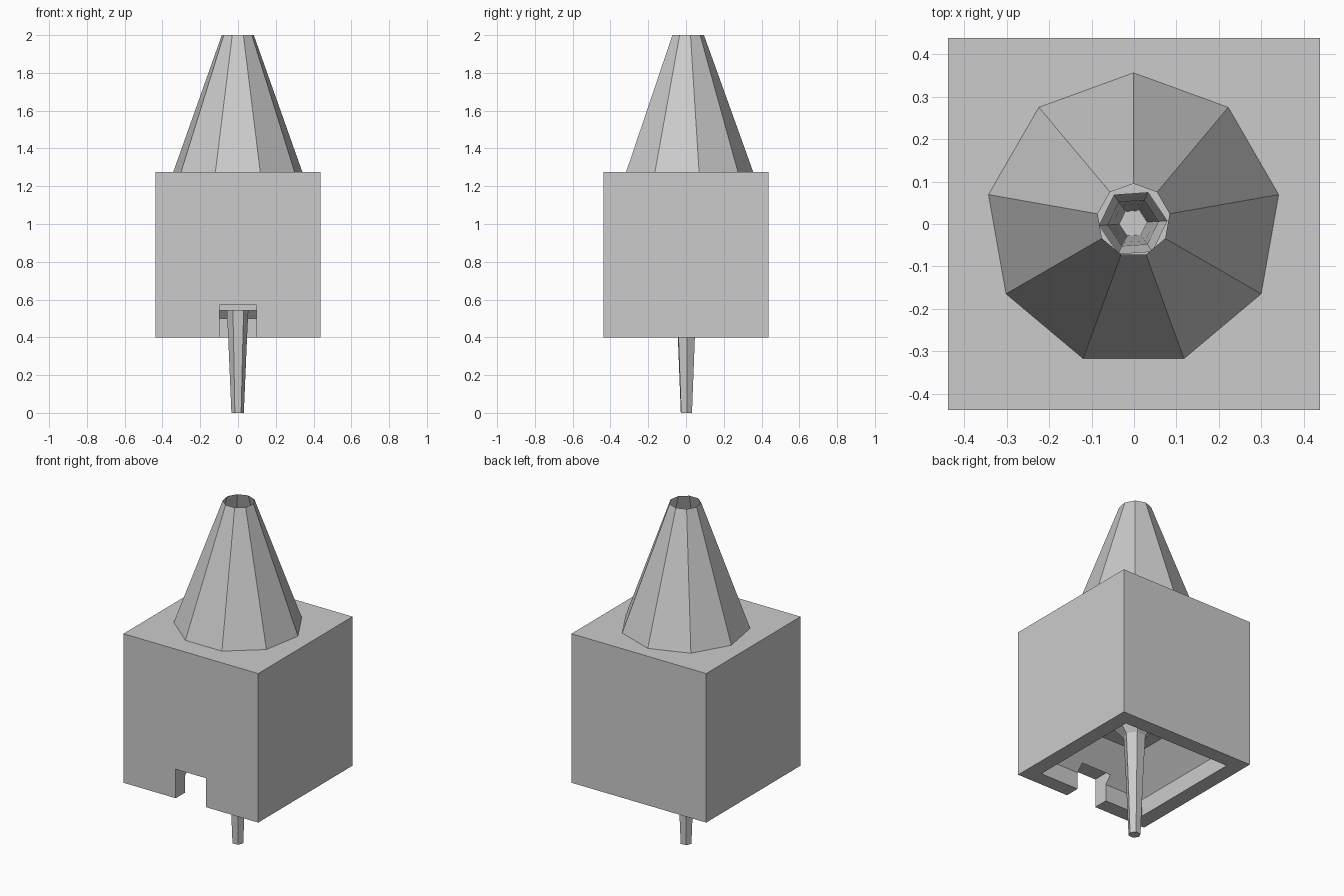
import bpy, bmesh
from math import sin, cos, radians, sqrt

old = bpy.data.objects.get("Cube")
if old:
    bpy.data.objects.remove(old, do_unlink=True)

grey = bpy.data.materials.new("light_grey")
grey.use_nodes = True
grey.diffuse_color = (0.6, 0.6, 0.6, 1)
grey.node_tree.nodes["Principled BSDF"].inputs["Base Color"].default_value = (0.6, 0.6, 0.6, 1)


def lathe(name, sides, rings, start, centre=(0, 0), top=True, bottom=True):
    """Stack of regular polygons given as (radius, height), from low to high."""
    bm = bmesh.new()
    loops = []
    for r, z in rings:
        angles = [radians(start + 360 * i / sides) for i in range(sides)]
        loops.append([bm.verts.new((centre[0] + r * cos(a), centre[1] + r * sin(a), z))
                      for a in angles])
    for low, high in zip(loops, loops[1:]):
        for i in range(sides):
            j = (i + 1) % sides
            bm.faces.new((low[i], low[j], high[j], high[i]))
    if bottom:
        bm.faces.new(loops[0][::-1])
    if top:
        bm.faces.new(loops[-1])
    mesh = bpy.data.meshes.new(name)
    bm.to_mesh(mesh)
    bm.free()
    mesh.materials.append(grey)
    obj = bpy.data.objects.new(name, mesh)
    bpy.context.collection.objects.link(obj)
    return obj


def square(name, rings):
    """Square stack given as (half width, height)."""
    return lathe(name, 4, [(h * sqrt(2), z) for h, z in rings], 45)


def cut(target, cutter):
    cutter.hide_render = True
    mod = target.modifiers.new("cut", 'BOOLEAN')
    mod.operation = 'DIFFERENCE'
    mod.solver = 'EXACT'
    mod.object = cutter
    bpy.context.view_layer.objects.active = target
    bpy.ops.object.modifier_apply(modifier=mod.name)
    bpy.data.objects.remove(cutter, do_unlink=True)


TOP, BASE, SHELF = 1.275, 0.4, 0.67
SPOUT_TURN, SPOUT_CENTRE = 4, (-0.002, 0.002)

# Box body with a tapered hollow underneath, a shaft and a front notch
body = square("box_body", [(0.4375, BASE), (0.4375, TOP)])
cut(body, square("hollow_cutter", [(0.35, 0.3), (0.35, 0.5), (0.2, SHELF)]))
cut(body, lathe("shaft_cutter", 6, [(0.08, 0.6), (0.08, 1.4)], SPOUT_TURN, SPOUT_CENTRE))
notch = square("notch_cutter", [(0.098, 0.3), (0.098, 0.57)])
notch.location.y = -0.41
cut(body, notch)

# Open nine-sided funnel on top
lathe("funnel", 9, [(0.347, TOP), (0.086, 2)], 90, (-0.001, 0.009), top=False, bottom=False)

# Hollow six-sided spout and its flared collar
lathe("spout", 6, [(0.033, 0), (0.05, BASE), (0.06, 0.6), (0.08, SHELF)],
      SPOUT_TURN, SPOUT_CENTRE, top=False)
lathe("spout_collar", 6, [(0.06, 0.6), (0.12, SHELF)],
      SPOUT_TURN, SPOUT_CENTRE, top=False, bottom=False)
